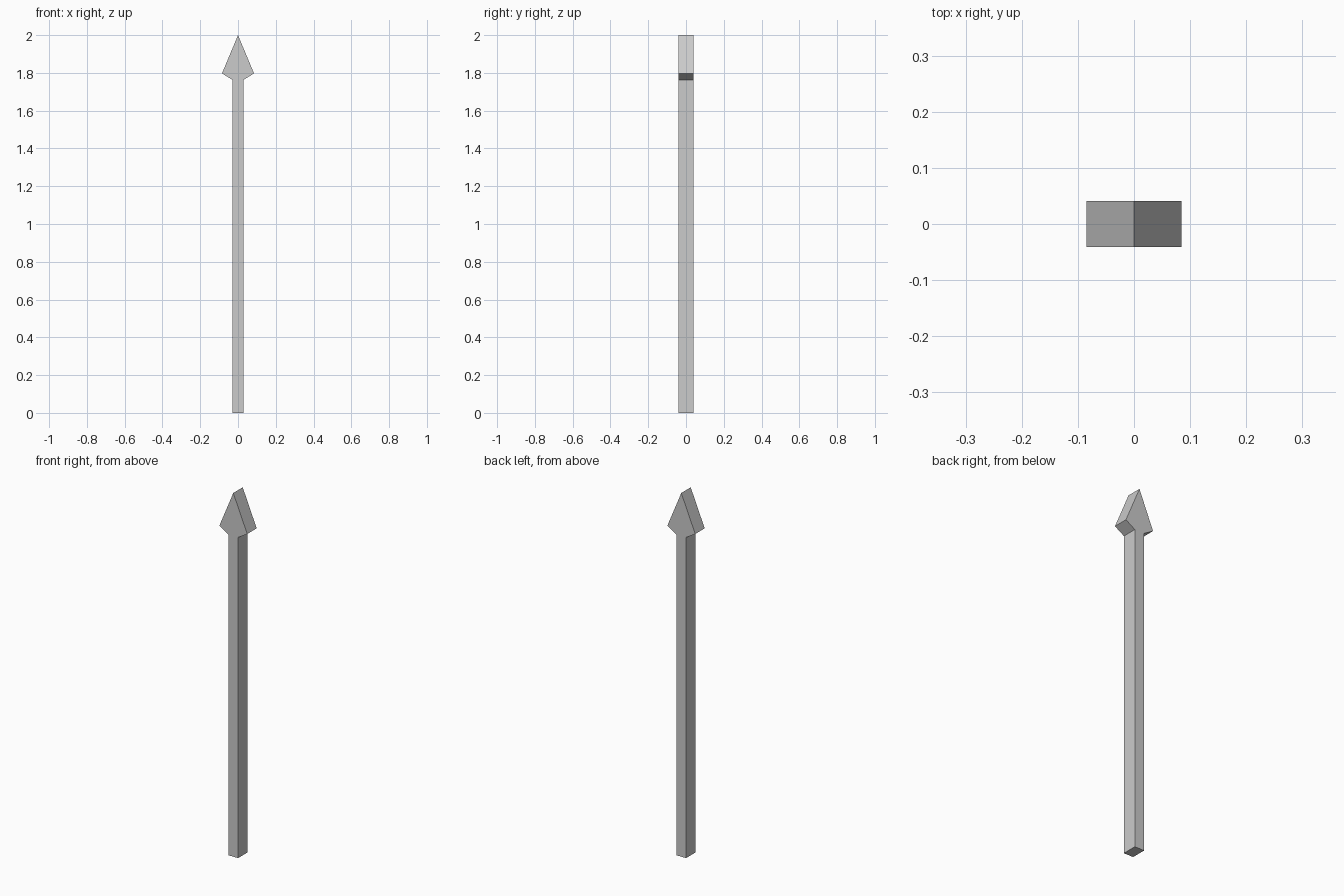
import bpy
import bmesh

if "Cube" in bpy.data.objects:
    bpy.data.objects.remove(bpy.data.objects["Cube"])

HALF_DEPTH = 0.041

# Right half of the arrow outline (x, z), from foot to tip
half = [(0.029, 0.0), (0.029, 1.763), (0.085, 1.797)]
outline = half + [(0.0, 2.0)] + [(-x, z) for x, z in reversed(half)]

# Arrow: outline face extruded front to back
bm = bmesh.new()
face = bm.faces.new([bm.verts.new((x, -HALF_DEPTH, z)) for x, z in outline])
ext = bmesh.ops.extrude_face_region(bm, geom=[face], use_keep_orig=True)
moved = [g for g in ext["geom"] if isinstance(g, bmesh.types.BMVert)]
bmesh.ops.translate(bm, verts=moved, vec=(0, 2 * HALF_DEPTH, 0))
bmesh.ops.recalc_face_normals(bm, faces=bm.faces)

mesh = bpy.data.meshes.new("arrow")
bm.to_mesh(mesh)
bm.free()
bpy.context.collection.objects.link(bpy.data.objects.new("arrow", mesh))
